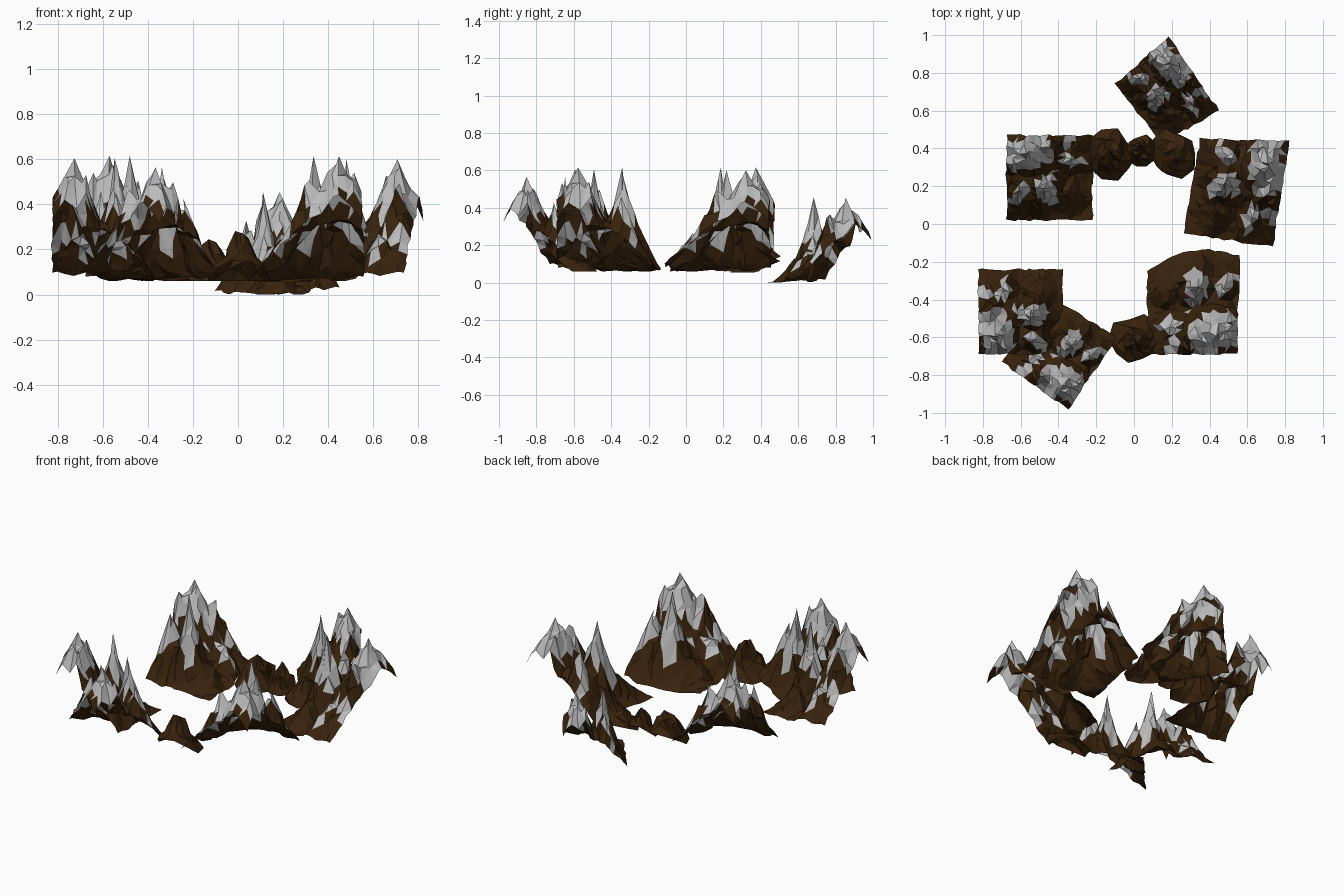
import bpy, bmesh, math, random
from mathutils import Vector, noise

if "Cube" in bpy.data.objects:
    bpy.data.objects.remove(bpy.data.objects["Cube"])

N = 15
rnd = random.Random(7)


def material(name, rgb):
    m = bpy.data.materials.new(name)
    m.diffuse_color = (*rgb, 1)
    m.use_nodes = True
    m.node_tree.nodes["Principled BSDF"].inputs["Base Color"].default_value = m.diffuse_color
    return m


ROCK = material("brown_rock", (0.040, 0.0165, 0.004))
SNOW = material("grey_snow", (0.50, 0.50, 0.50))

# Peaks of one mountain tile: position s, t, height, radius, steepness
PEAKS = [
    (0.78, 0.79, 1.00, 0.88, 1.55),
    (0.56, 0.37, 1.00, 0.40, 1.70),
    (0.50, 0.86, 0.80, 0.48, 1.40),
    (0.84, 0.36, 0.72, 0.40, 1.40),
    (0.92, 0.68, 0.92, 0.40, 1.30),
    (0.27, 0.74, 0.42, 0.36, 1.30),
    (0.30, 0.33, 0.34, 0.32, 1.40),
]


def height(s, t):
    """Rugged tile relief, low at (0, 0) and high near (1, 1)."""
    best = 0.0
    for ps, pt, h, r, k in PEAKS:
        ang = math.atan2(t - pt, s - ps)
        dist = math.hypot(s - ps, t - pt)
        flute = 1 + 0.10 * math.sin(5 * ang + ps * 20)
        best = max(best, h * max(0.0, 1 - dist * flute / r) ** k)
    rough = noise.noise(Vector((s * 7, t * 7, 3.1)))
    valley = 0.10 * math.exp(-((t - 0.54) / 0.06) ** 2) * min(1, s * 2) * min(1, best * 2)
    return max(0.0, best - valley + rough * 0.14 * min(1, best * 2.5) * (1 - best) + 0.01 * rough)


# Shared relief samples: every tile is the same mountain, turned and stretched
RELIEF = {}
for i in range(N + 1):
    for j in range(N + 1):
        s, t = i / N, j / N
        s += rnd.uniform(-0.38, 0.38) / N if 0 < i < N else 0
        t += rnd.uniform(-0.38, 0.38) / N if 0 < j < N else 0
        RELIEF[i, j] = (s, t, height(s, t))
# Put a sample exactly on each main summit
for ps, pt, h, r, k in PEAKS[:4]:
    RELIEF[round(ps * N), round(pt * N)] = (ps, pt, h)


def finish(bm, name):
    me = bpy.data.meshes.new(name)
    bmesh.ops.recalc_face_normals(bm, faces=bm.faces)
    if sum(f.normal.z for f in bm.faces) < 0:
        bmesh.ops.reverse_faces(bm, faces=bm.faces)
    bm.to_mesh(me)
    bm.free()
    me.materials.append(ROCK)
    me.materials.append(SNOW)
    ob = bpy.data.objects.new(name, me)
    bpy.context.collection.objects.link(ob)
    return ob


def snowy(s, t, h):
    """Snow lies high up, in streaks and in two bands split by a bare valley."""
    line = 0.43 + 0.85 * noise.noise(Vector((s * 6.5, t * 6.5, 9.7)))
    line += 0.25 * math.exp(-((t - 0.52) / 0.07) ** 2)
    if max(s, t) > 1 - 0.8 / N:
        line += 0.22
    return h > max(line, 0.17) or h > 0.86


def mountain(name, low, s_end, top, t_end, base, rise, bulge=0.0):
    """Map the relief onto a four-cornered patch of ground."""
    low, s_end, top, t_end = (Vector(c) for c in (low, s_end, top, t_end))
    pick = random.Random(11)
    bm = bmesh.new()
    grid = {}
    for key, (s, t, h) in RELIEF.items():
        p = low * (1 - s) * (1 - t) + s_end * s * (1 - t) + top * s * t + t_end * (1 - s) * t
        p.y += bulge * math.sin(math.pi * s) * (1 - t)
        wob = 0.006
        grid[key] = bm.verts.new((p.x + pick.uniform(-wob, wob), p.y + pick.uniform(-wob, wob), base + rise * h))
    for i in range(N):
        for j in range(N):
            ring = [(i, j), (i + 1, j), (i + 1, j + 1), (i, j + 1)]
            z = [grid[k].co.z for k in ring]
            if abs(z[0] - z[2]) < abs(z[1] - z[3]):
                tris = [(0, 1, 2), (0, 2, 3)]
            else:
                tris = [(0, 1, 3), (1, 2, 3)]
            for tri in tris:
                f = bm.faces.new([grid[ring[q]] for q in tri])
                s, t, h = (sum(RELIEF[ring[q]][c] for q in tri) / 3 for c in range(3))
                f.material_index = int(snowy(s, t, h))
    return finish(bm, name)


def foothill(name, x, y, r, top, base=0.065, seed=1):
    """Low brown rocky hill whose outer edge is raised like the mountains'."""
    pick = random.Random(seed)
    out = math.copysign(1, y)
    bm = bmesh.new()
    rings = []
    for k, (f, h) in enumerate([(1, 0), (0.78, 0.22), (0.52, 0.55), (0.26, 0.8)]):
        ring = []
        for q in range(10):
            a = math.tau * (q + 0.5 * (k % 2)) / 10
            rr = r * f * pick.uniform(0.84, 1.16)
            lift = max(0, out * math.sin(a)) * 0.45 * f * (top - base)
            z = base + lift + (top - base) * h * pick.uniform(0.7, 1.2)
            ring.append(bm.verts.new((x + rr * math.cos(a), y + rr * math.sin(a), z)))
        rings.append(ring)
    for lo, hi in zip(rings, rings[1:]):
        for q in range(10):
            n = (q + 1) % 10
            bm.faces.new((lo[q], lo[n], hi[q]))
            bm.faces.new((lo[n], hi[n], hi[q]))
    tip = bm.verts.new((x, y + out * 0.02, top))
    for q in range(10):
        bm.faces.new((rings[-1][q], rings[-1][(q + 1) % 10], tip))
    return finish(bm, name)


# Six mountains, each with its highest corner facing outwards
mountain("mountain_back_left", (-.22, .02), (-.675, .02), (-.675, .47), (-.22, .47), .065, .555)
mountain("mountain_front_left", (-.375, -.24), (-.375, -.69), (-.825, -.69), (-.825, -.24), .065, .545)
mountain("mountain_front_right", (.07, -.25), (.56, -.17), (.545, -.69), (.07, -.69), .065, .555, 0.07)
mountain("mountain_right", (.265, -.05), (.35, .45), (.82, .44), (.735, -.12), .065, .54)
mountain("mountain_back", (.15, .43), (-.10, .74), (.18, .99), (.45, .60), .005, .455)
mountain("mountain_front", (-.41, -.40), (-.09, -.60), (-.35, -.985), (-.70, -.73), .07, .50)

# Brown foothills between the mountains
foothill("foothill_back_left", -.13, .37, .13, .25, seed=2)
foothill("foothill_back_middle", .04, .39, .085, .23, seed=3)
foothill("foothill_back_right", .21, .37, .125, .20, .06, seed=4)
foothill("foothill_front", 0.01, -.61, .13, .28, seed=5)

# Rest the lowest point on the ground
obs = list(bpy.context.collection.objects)
low = min(v.co.z for o in obs for v in o.data.vertices)
for o in obs:
    for v in o.data.vertices:
        v.co.z -= low
